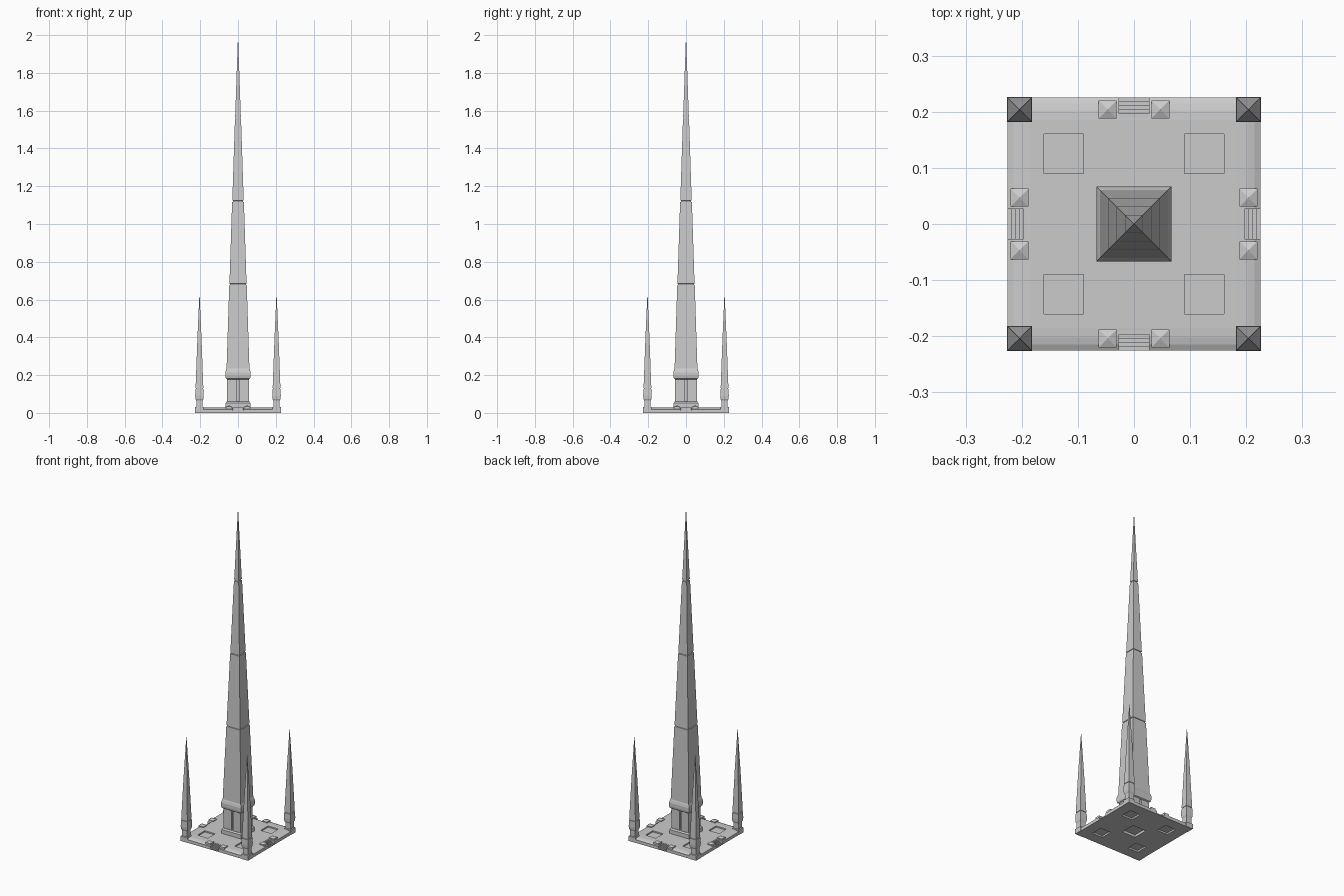
import bpy
import bmesh

cube = bpy.data.objects.get("Cube")
if cube:
    bpy.data.objects.remove(cube)

stone = bpy.data.materials.new("grey_stone")
stone.use_nodes = True
GREY = (0.6, 0.6, 0.6, 1)
stone.diffuse_color = GREY
stone.node_tree.nodes["Principled BSDF"].inputs["Base Color"].default_value = GREY


def make_object(name, bm):
    bmesh.ops.recalc_face_normals(bm, faces=bm.faces)
    mesh = bpy.data.meshes.new(name)
    bm.to_mesh(mesh)
    bm.free()
    mesh.materials.append(stone)
    obj = bpy.data.objects.new(name, mesh)
    bpy.context.collection.objects.link(obj)
    return obj


def add_square_stack(bm, profile, x=0, y=0):
    """Skin square rings given as (half width, height); zero width is a tip."""
    rings = []
    for r, z in profile:
        if r == 0:
            rings.append([bm.verts.new((x, y, z))])
        else:
            rings.append([bm.verts.new((x + sx * r, y + sy * r, z))
                          for sx, sy in ((-1, -1), (1, -1), (1, 1), (-1, 1))])
    bm.faces.new(rings[0])
    for a, b in zip(rings, rings[1:]):
        for i in range(4):
            j = (i + 1) % 4
            top = [b[0]] if len(b) == 1 else [b[j], b[i]]
            bm.faces.new([a[i], a[j]] + top)
    if len(rings[-1]) > 1:
        bm.faces.new(rings[-1])


def add_box(bm, x, y, sx, sy, z0, z1):
    verts = bmesh.ops.create_cube(bm, size=1)["verts"]
    for v in verts:
        v.co = (x + v.co.x * sx, y + v.co.y * sy, (z0 + z1) / 2 + v.co.z * (z1 - z0))


def square_stack(name, profile, x=0, y=0):
    bm = bmesh.new()
    add_square_stack(bm, profile, x, y)
    return make_object(name, bm)


CORNERS = [(-1, -1), (1, -1), (1, 1), (-1, 1)]
SIDES = [(0, -1), (1, 0), (0, 1), (-1, 0)]
EDGE = 0.225
TOP = 0.028

# Platform with sloping rim, sunken square panels and stair openings
platform = square_stack("platform", [(EDGE, 0), (EDGE, 0.019), (0.215, 0.024),
                                     (0.202, 0.027), (0.185, TOP)])
bm = bmesh.new()
for sx, sy in CORNERS:
    add_box(bm, sx * 0.125, sy * 0.125, 0.07, 0.07, 0.02, 0.05)
    add_box(bm, sx * 0.125, sy * 0.125, 0.07, 0.07, -0.02, 0.01)
for dx, dy in SIDES:
    w = 0.054 if dx == 0 else 0.08
    d = 0.054 if dy == 0 else 0.08
    add_box(bm, dx * 0.23, dy * 0.23, w, d, 0.004, 0.06)
add_box(bm, 0, 0, 0.09, 0.09, -0.02, 0.015)
cutter = make_object("platform_cutter", bm)
cutter.hide_render = True
cutter.hide_viewport = True
cut = platform.modifiers.new("openings", "BOOLEAN")
cut.object = cutter
cut.operation = "DIFFERENCE"
cut.solver = "EXACT"

# Stairs and gate posts in the middle of each side
STEPS = 5
for n, (dx, dy) in enumerate(SIDES):
    bm = bmesh.new()
    depth = 0.035 / STEPS
    for i in range(STEPS):
        mid = EDGE - depth * (i + 0.5)
        add_box(bm, dx * mid, dy * mid, 0.054 if dx == 0 else depth,
                0.054 if dy == 0 else depth, 0.002, 0.006 + i * 0.005)
    make_object(f"stairs_{n + 1}", bm)
    for s in (-1, 1):
        square_stack(f"gate_post_{n + 1}_{'a' if s < 0 else 'b'}",
                     [(0.016, 0), (0.016, 0.033), (0, 0.04)],
                     dx * 0.204 + dy * s * 0.047, dy * 0.204 + dx * s * 0.047)

# Corner spires on narrow pedestals
for n, (sx, sy) in enumerate(CORNERS):
    square_stack(f"corner_spire_{n + 1}",
                 [(0.0225, 0), (0.0225, 0.03), (0.017, 0.032), (0.017, 0.066),
                  (0.021, 0.074), (0.0225, 0.09), (0.0215, 0.126),
                  (0.0185, 0.127), (0.0185, 0.132), (0.0205, 0.133),
                  (0.011, 0.39), (0, 0.64)],
                 sx * 0.204, sy * 0.204)

# Central tower base: plinth, inner core and four clustered piers
square_stack("tower_plinth", [(0.066, 0.02), (0.066, 0.052), (0.06, 0.06)])
square_stack("tower_core", [(0.045, 0.055), (0.045, 0.19)])
for n, (sx, sy) in enumerate(CORNERS):
    square_stack(f"tower_pier_{n + 1}", [(0.026, 0.055), (0.026, 0.19)],
                 sx * 0.031, sy * 0.031)

# Tall tapering spire with a rounded collar and grooves between its stages
profile = [(0.058, 0.178), (0.064, 0.182), (0.067, 0.195), (0.067, 0.215),
           (0.063, 0.23), (0.0605, 0.235)]
for z in (0.68, 1.12, 1.56):
    r = 0.0605 * (2 - z) / 1.765
    profile += [(r + 0.001, z - 0.004), (r - 0.003, z - 0.003),
                (r - 0.003, z + 0.003), (r, z + 0.004)]
square_stack("central_spire", profile + [(0, 2.0)])
